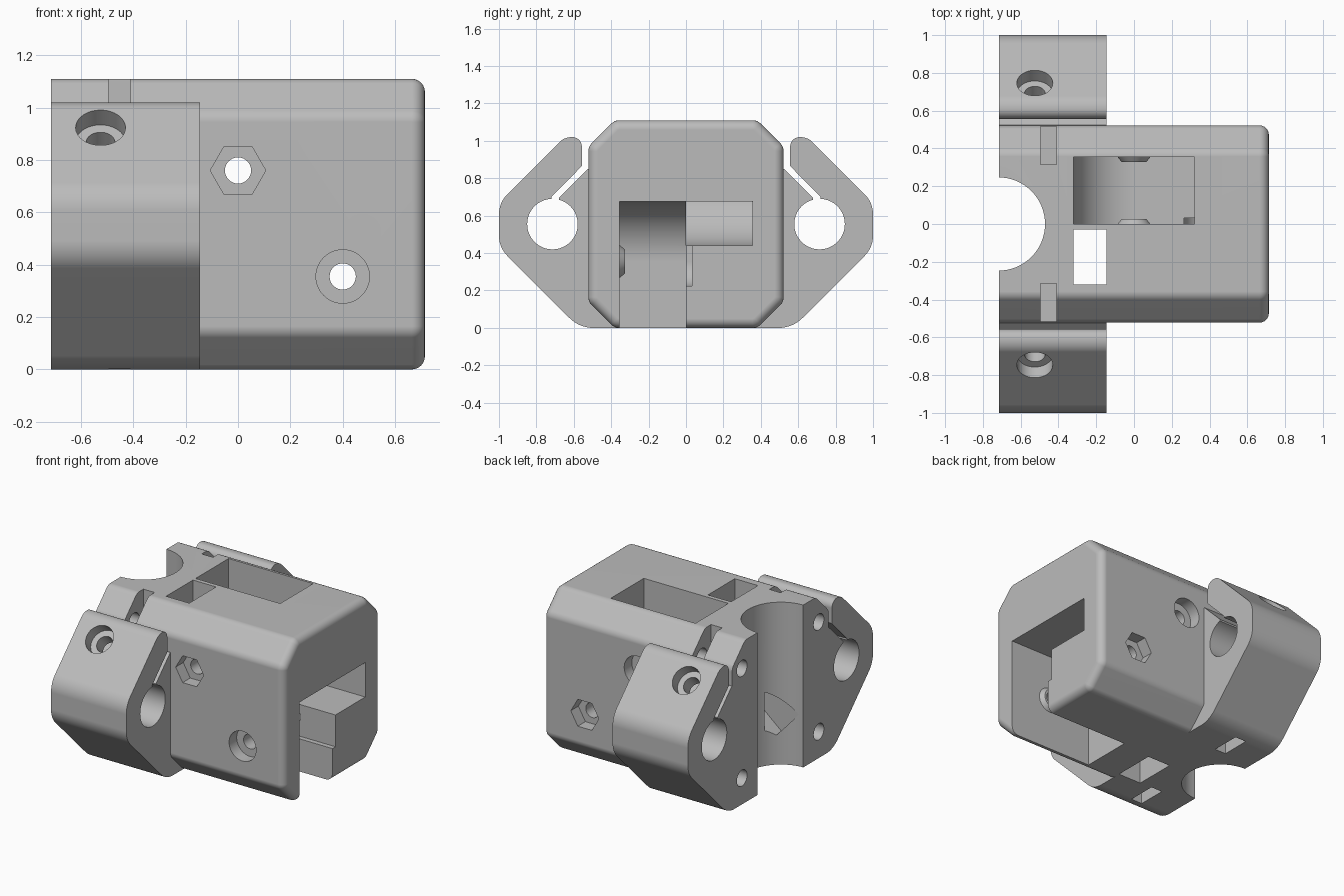
import bpy, bmesh, math
from mathutils import Vector, Matrix

cube = bpy.data.objects.get("Cube")
if cube:
    bpy.data.objects.remove(cube, do_unlink=True)

grey = bpy.data.materials.new("plain grey")
grey.use_nodes = True
grey.diffuse_color = (0.5, 0.5, 0.5, 1)
grey.node_tree.nodes["Principled BSDF"].inputs["Base Color"].default_value = (0.5, 0.5, 0.5, 1)


def make(name, bm):
    bmesh.ops.recalc_face_normals(bm, faces=bm.faces)
    me = bpy.data.meshes.new(name)
    bm.to_mesh(me)
    bm.free()
    me.materials.append(grey)
    ob = bpy.data.objects.new(name, me)
    bpy.context.collection.objects.link(ob)
    return ob


def rounded(points, steps=8):
    """Polygon corners (a, b, radius) to an outline with arcs."""
    out = []
    for i, (a, b, r) in enumerate(points):
        p = Vector((a, b))
        if r == 0:
            out.append((a, b))
            continue
        u = (Vector(points[i - 1][:2]) - p).normalized()
        v = (Vector(points[(i + 1) % len(points)][:2]) - p).normalized()
        half = u.angle(v) / 2
        centre = p + (u + v).normalized() * r / math.sin(half)
        s, e = p + u * r / math.tan(half) - centre, p + v * r / math.tan(half) - centre
        for k in range(steps + 1):
            q = centre + (s * (steps - k) + e * k).normalized() * r
            out.append((round(q.x, 5), round(q.y, 5)))
    return out


def loft(rings):
    """Closed skin through rings of equal point count."""
    bm = bmesh.new()
    loops = [[bm.verts.new(p) for p in ring] for ring in rings]
    for a, b in zip(loops, loops[1:]):
        for i in range(len(a)):
            bm.faces.new((a[i - 1], a[i], b[i], b[i - 1]))
    bm.faces.new(loops[0])
    bm.faces.new(loops[-1])
    return bm


def prism_x(name, outline, x0, x1):
    return make(name, loft([[(x, y, z) for y, z in outline] for x in (x0, x1)]))


def prism_y(outline, y0, y1):
    return make("cutter", loft([[(x, y, z) for x, z in outline] for y in (y0, y1)]))


def box(x, y, z):
    bm = bmesh.new()
    bmesh.ops.create_cube(bm, size=1)
    for v in bm.verts:
        v.co = [lo + (c + 0.5) * (hi - lo) for c, (lo, hi) in zip(v.co, (x, y, z))]
    return make("cutter", bm)


def rod(start, end, r, r2=None):
    """Cylinder or cone between two points."""
    a, b = Vector(start), Vector(end)
    d = b - a
    bm = bmesh.new()
    m = Matrix.Translation((a + b) / 2) @ d.to_track_quat("Z", "Y").to_matrix().to_4x4()
    bmesh.ops.create_cone(bm, cap_ends=True, segments=64, radius1=r,
                          radius2=r if r2 is None else r2, depth=d.length, matrix=m)
    return make("cutter", bm)


def combine(target, tools, operation="DIFFERENCE"):
    """Apply all tools in one boolean, then remove them."""
    group = bpy.data.collections.new("tools")
    for tool in tools:
        group.objects.link(tool)
    mod = target.modifiers.new("shape", "BOOLEAN")
    mod.operation, mod.solver = operation, "EXACT"
    mod.operand_type, mod.collection = "COLLECTION", group
    bpy.context.view_layer.update()
    bpy.context.view_layer.objects.active = target
    bpy.ops.object.modifier_apply(modifier=mod.name)
    for tool in tools:
        bpy.data.objects.remove(tool, do_unlink=True)
    bpy.data.collections.remove(group)


# Main block: octagonal section, far end rounded over
W, H, C, L, FILLET = 0.522, 1.11, 0.14, 0.714, 0.05


def block_ring(x, d):
    w, c, r = W - d, C - (2 - math.sqrt(2)) * d, 0.06 - d
    half = [(w - c, d, r), (w, d + c, r), (w, H - d - c, r), (w - c, H - d, r)]
    full = half + [(-y, z, q) for y, z, q in reversed(half)]
    return [(x, y, z) for y, z in rounded(full, 4)]


turns = [math.pi / 2 * k / 6 for k in range(7)]
body = make("carriage_body", loft([block_ring(-L, 0)] + [
    block_ring(L - FILLET * (1 - math.sin(t)), FILLET * (1 - math.cos(t))) for t in turns]))

# Side rod clamps with a diagonal slit
clamp = [(0.3, 0, 0), (0.57, 0, 0.18), (1, 0.43, 0.15), (1, 0.67, 0.15), (0.65, 1.02, 0.09),
         (0.557, 1.02, 0.05), (0.557, 0.865, 0), (0.72, 0.7, 0), (0.7, 0.6, 0),
         (0.66, 0.6, 0), (0.68, 0.695, 0), (0.525, 0.85, 0), (0.46, 0.85, 0), (0.3, 0.6, 0)]
combine(body, [prism_x("clamp", [(s * y, z) for y, z in rounded(clamp)], -L, -0.145)
               for s in (-1, 1)], "UNION")

cuts = []
for s in (-1, 1):
    # Rod bore, then the clamp screw square to the sloping face
    cuts.append(rod((-1, s * 0.714, 0.555), (0, s * 0.714, 0.555), 0.135))
    screw = [(-0.525, s * (0.745 + t), 0.922 + t) for t in (0.2, 0.1, -0.055, -0.135)]
    cuts += [rod(screw[0], screw[2], 0.095), rod(screw[1], screw[3], 0.055)]
    # End screws with nut slots above and below
    for z, lo, hi in ((0.18, -0.5, 0.27), (0.93, 0.84, 1.6)):
        cuts.append(box((-0.495, -0.41), (s * 0.415 - 0.1, s * 0.415 + 0.1), (lo, hi)))
        cuts.append(rod((-1, s * 0.415, z), (-0.3, s * 0.415, z), 0.055))

# Vertical half-round channel, rectangular shaft and a tilted passage between them
cuts.append(rod((-0.718, 0, -1), (-0.718, 0, 2), 0.247))
cuts.append(box((-0.32, -0.145), (-0.32, -0.03), (-1, 2)))
tilt = box((-0.22, 0.22), (-0.06, 0.06), (-0.1, 0.1))
tilt.data.transform(Matrix.Translation((-0.45, -0.185, 0.42)) @ Matrix.Rotation(-0.7, 4, "Y"))
cuts.append(tilt)


def axle(p, y0, y1, *radii):
    return rod((p[0], y0, p[1]), (p[0], y1, p[1]), *radii)


def boss(p, wall, d):
    return axle(p, wall - d * 0.01, wall + d * 0.028, 0.095, 0.065)


# Two wheel cavities with conical bosses: one opens down, one up, both at the end
LOW, UP, R = (0.4, 0.355), (0, 0.76), 0.32
low_shape = [(0.08, -0.5, 0), (0.08, 0.675, R), (1.1, 0.675, 0), (1.1, -0.5, 0)]
up_shape = [(-R, 1.5, 0), (-R, 0.44, R), (1, 0.44, 0), (1, 0.675, 0), (R, 0.675, 0), (R, 1.5, 0)]
low_cavity = prism_y(rounded(low_shape, 20), -0.355, 0)
combine(low_cavity, [boss(LOW, -0.355, 1)])
up_cavity = prism_y(rounded(up_shape, 20), -0.001, 0.355)
combine(up_cavity, [boss(UP, -0.001, 1), boss(UP, 0.355, -1)])
cuts += [low_cavity, up_cavity]

# Washer recess running out to the end
recess = [(0.265, 0.5, 0), (0.265, 0.223, 0.13), (0.9, 0.223, 0), (0.9, 0.5, 0)]
cuts.append(prism_y(rounded(recess), -0.01, 0.033))

# Axle holes, each with a hex pocket on one side and a round one on the other
for p, s in ((UP, -1), (LOW, 1)):
    hexagon = [(p[0] + 0.106 * math.cos(k * math.pi / 3),
                p[1] + 0.106 * math.sin(k * math.pi / 3)) for k in range(6)]
    cuts += [axle(p, -1, 1, 0.05), prism_y(hexagon, s * 0.44, s * 0.7),
             axle(p, -s * 0.44, -s * 0.7, 0.102)]
combine(body, cuts)

# Shading
for ob in bpy.context.selected_objects:
    ob.select_set(False)
body.select_set(True)
bpy.context.view_layer.objects.active = body
bpy.ops.object.shade_smooth_by_angle(angle=math.radians(30))
normals = body.modifiers.new("clean_normals", "WEIGHTED_NORMAL")
normals.keep_sharp = True
